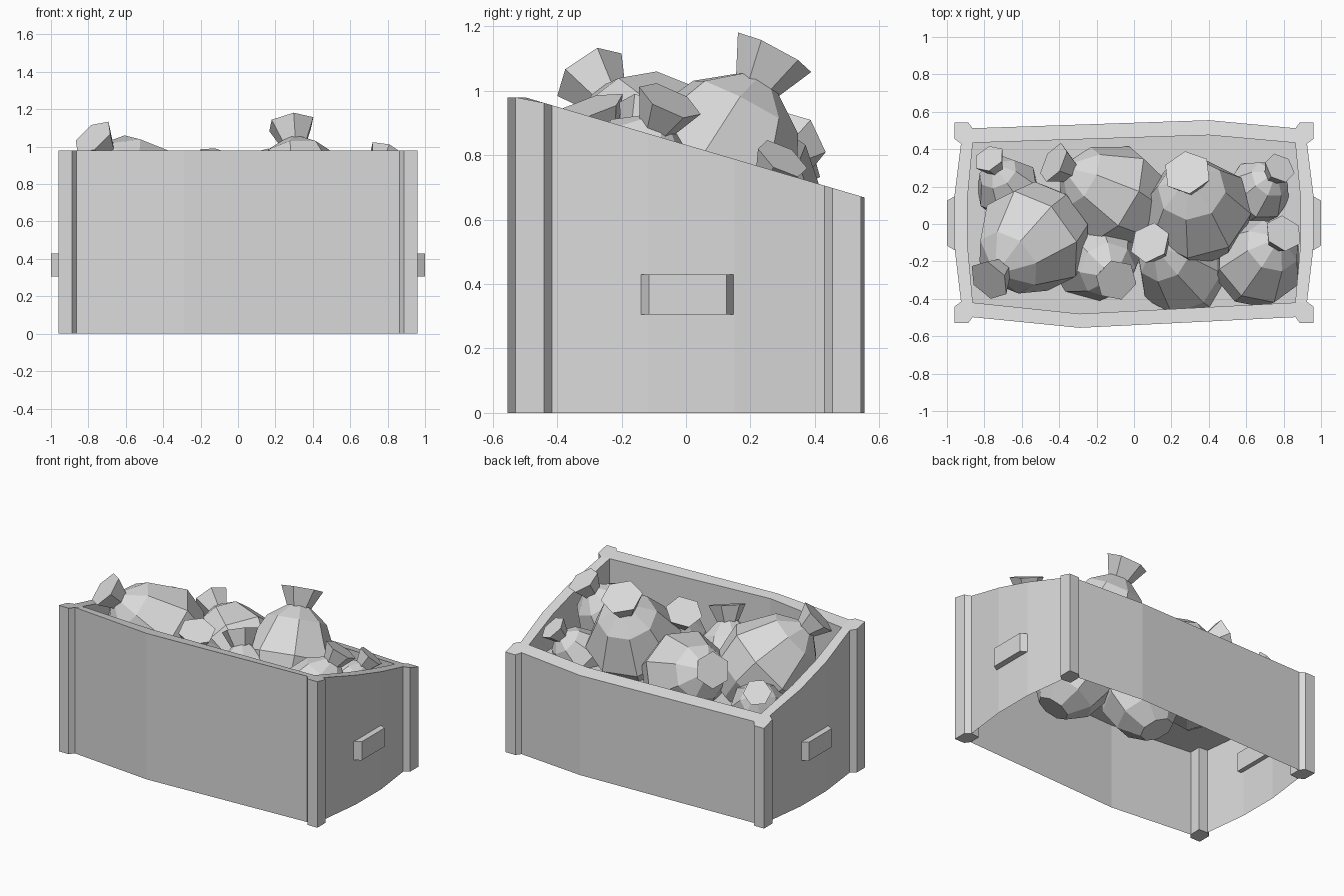
import bpy, bmesh, math
from mathutils import Vector

cube = bpy.data.objects.get("Cube")
if cube:
    bpy.data.objects.remove(cube, do_unlink=True)

grey = bpy.data.materials.new("light_grey")
grey.use_nodes = True
colour = (0.7, 0.7, 0.7, 1)
grey.diffuse_color = colour
grey.node_tree.nodes["Principled BSDF"].inputs["Base Color"].default_value = colour


def finish(name, bm):
    mesh = bpy.data.meshes.new(name)
    bm.to_mesh(mesh)
    bm.free()
    mesh.materials.append(grey)
    obj = bpy.data.objects.new(name, mesh)
    bpy.context.collection.objects.link(obj)
    return obj


def rim_height(y):
    return min(0.98, 0.98 - 0.295 * (y + 0.5))


# Container: corner posts and bowed walls, open below a raised floor
FLOOR = 0.57
MID_Y = 0.007
POST = [(0.925, 0.423), (0.96, 0.448), (0.96, 0.537), (0.887, 0.537), (0.863, 0.505)]
CORNERS = [(1, 1), (-1, 1), (-1, -1), (1, -1)]
# Bow points on the wall that follows each corner: back, left, front, right
OUTER_BOW = [[(0.4, 0.555)], [(-0.96, 0.15), (-0.96, -0.12)],
             [(-0.29, -0.555)], [(0.96, -0.12), (0.96, 0.15)]]
INNER_BOW = [[(0.4, 0.475)], [(-0.89, 0.14), (-0.89, -0.11)],
             [(-0.29, -0.48)], [(0.89, -0.11), (0.89, 0.14)]]


def build_container():
    bm = bmesh.new()

    def column(p, low):
        return bm.verts.new((*p, low)), bm.verts.new((*p, rim_height(p[1])))

    def skirt(cols, flip=False):
        for a, b in zip(cols, cols[1:] + cols[:1]):
            loop = [a[0], b[0], b[1], a[1]]
            bm.faces.new(loop[::-1] if flip else loop)

    posts = []
    for sx, sy in CORNERS:
        chain = [(sx * x, sy * y + MID_Y) for x, y in POST]
        posts.append([column(p, 0) for p in (chain if sx * sy > 0 else chain[::-1])])
    bows = [[column(p, 0) for p in bow] for bow in OUTER_BOW]
    inner = [column((0.862 * sx, 0.427 * sy + MID_Y), FLOOR) for sx, sy in CORNERS]
    inner_bows = [[column(p, FLOOR) for p in bow] for bow in INNER_BOW]

    skirt([c for i in range(4) for c in posts[i] + bows[i]])
    skirt([c for i in range(4) for c in [inner[i]] + inner_bows[i]], True)

    # Rim: one cap per post and one strip per wall section
    for i in range(4):
        j = (i + 1) % 4
        bm.faces.new([c[1] for c in posts[i]] + [inner[i][1]])
        out = [posts[i][-1]] + bows[i] + [posts[j][0]]
        inn = [inner[i]] + inner_bows[i] + [inner[j]]
        for k in range(len(out) - 1):
            bm.faces.new([out[k][1], out[k + 1][1], inn[k + 1][1], inn[k][1]])

    # Post backs below the floor, and post feet
    for post, corner in zip(posts, inner):
        first, last = post[0][0], post[-1][0]
        x, y, _ = corner[0].co
        foot, head = bm.verts.new((x, y, 0)), corner[0]
        for a, b in ((last, foot), (foot, first)):
            tops = [head if v is foot else bm.verts.new((v.co.x, v.co.y, FLOOR)) for v in (a, b)]
            bm.faces.new([a, b, tops[1], tops[0]])
        bm.faces.new([foot] + [c[0] for c in reversed(post)])

    # Floor reaching the outer walls
    ring = [c for i in range(4) for c in [posts[i][0], posts[i][-1]] + bows[i]]
    bm.faces.new([bm.verts.new((c[0].co.x, c[0].co.y, FLOOR)) for c in reversed(ring)])
    finish("container", bm)


build_container()


# Handles: tapered blocks on both ends
def build_handle(name, side):
    bm = bmesh.new()
    plan = [(0.93, -0.14), (0.96, -0.14), (1.0, -0.115),
            (1.0, 0.125), (0.96, 0.147), (0.93, 0.147)]
    base = bm.faces.new([bm.verts.new((side * x, y, 0.305)) for x, y in plan])
    ext = bmesh.ops.extrude_face_region(bm, geom=[base], use_keep_orig=True)
    top = [v for v in ext["geom"] if isinstance(v, bmesh.types.BMVert)]
    bmesh.ops.translate(bm, verts=top, vec=(0, 0, 0.125))
    bmesh.ops.recalc_face_normals(bm, faces=bm.faces)
    finish(name, bm)


build_handle("left_handle", 1)
build_handle("right_handle", -1)


# Rubbish bags: faceted pear-shaped body with a flared hexagonal tied end
def lathe(bm, profile, sides, turn, rot, origin):
    rings = []
    for r, h in profile:
        ring = []
        for k in range(sides):
            a = turn + math.tau * k / sides
            local = Vector((r * math.cos(a), r * math.sin(a), h))
            ring.append(bm.verts.new(origin + rot @ local))
        rings.append(ring)
    for low, high in zip(rings, rings[1:]):
        for k in range(sides):
            n = (k + 1) % sides
            bm.faces.new([low[k], low[n], high[n], high[k]])
    bm.faces.new(rings[0][::-1])
    bm.faces.new(rings[-1])


def build_bag(name, centre, tip, r, flare, turn):
    bm = bmesh.new()
    origin = Vector(centre)
    axis = Vector(tip) - origin
    d = axis.length
    rot = axis.to_track_quat('Z', 'Y').to_matrix()
    neck = d - flare * 0.85
    body = [(0.45 * r, -1.1 * r), (0.9 * r, -0.62 * r), (1.06 * r, 0),
            (0.66 * r, 0.73 * neck), (0.54 * flare, neck)]
    knot = [(0.56 * flare, neck - 0.01), (flare, d)]
    lathe(bm, body, 8, turn, rot, origin)
    lathe(bm, knot, 6, turn, rot, origin)
    finish(name, bm)


BAGS = [
    ("front_right_big_bag", (-0.55, -0.09, 0.765), (-0.775, -0.3, 1.05), 0.29, 0.12, 0.2),
    ("middle_left_big_bag", (0.335, 0.08, 0.75), (0.285, 0.275, 1.12), 0.28, 0.13, 0.4),
    ("back_right_bag", (-0.68, 0.2, 0.62), (-0.775, 0.35, 0.79), 0.165, 0.088, 0.1),
    ("back_middle_bag", (-0.12, 0.16, 0.66), (-0.43, 0.33, 0.84), 0.265, 0.115, 0.3),
    ("back_left_bag", (0.67, 0.18, 0.6), (0.78, 0.3, 0.79), 0.165, 0.088, 0.5),
    ("front_left_bag", (0.67, -0.2, 0.66), (0.8, -0.05, 0.97), 0.23, 0.105, 0.2),
    ("front_centre_bag", (0.25, -0.25, 0.57), (0.085, -0.1, 0.93), 0.23, 0.115, 0.6),
    ("front_middle_bag", (-0.2, -0.18, 0.57), (-0.095, -0.3, 0.95), 0.235, 0.115, 0.1),
]
for bag in BAGS:
    build_bag(*bag)
